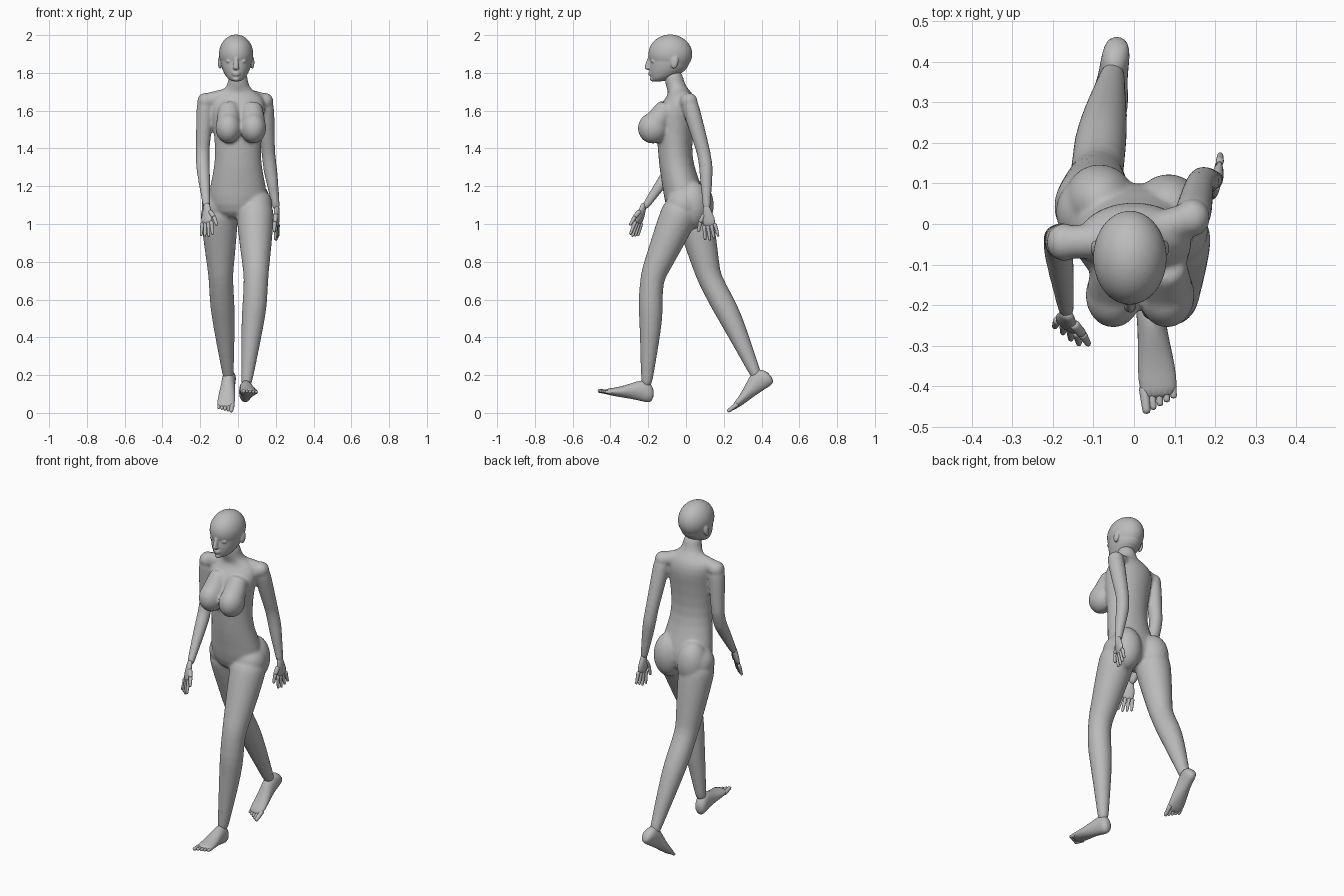
import bpy, bmesh, math
from mathutils import Matrix, Vector

default_cube = bpy.data.objects.get("Cube")
if default_cube:
    bpy.data.objects.remove(default_cube)

grey = (0.5, 0.5, 0.5, 1)
clay = bpy.data.materials.new("clay grey")
clay.use_nodes = True
clay.diffuse_color = grey
clay.node_tree.nodes["Principled BSDF"].inputs["Base Color"].default_value = grey


def skin(bm, matrices, sides=16):
    """Join unit circles, each placed by a matrix, into a closed tube."""
    loops = []
    for matrix in matrices:
        angles = [math.tau * i / sides for i in range(sides)]
        loops.append([bm.verts.new(matrix @ Vector((math.cos(a), math.sin(a), 0))) for a in angles])
    for lower, upper in zip(loops, loops[1:]):
        for i in range(sides):
            bm.faces.new((lower[i - 1], lower[i], upper[i], upper[i - 1]))
    bm.faces.new(loops[0])
    bm.faces.new(loops[-1])


def loft(bm, rings, x=0, lying=False):
    """Rings of (y, z, half width, half depth), upright or lying along y."""
    turn = Matrix.Rotation(math.pi / 2 if lying else 0, 4, "X")
    skin(bm, [Matrix.Translation((x, y, z)) @ turn @ Matrix.Diagonal((width, depth, 1, 1))
              for y, z, width, depth in rings])


def segment(start, end, thick, thin, bulge=0, bow=0, steps=8):
    """Circles of a round limb segment, with its muscle swelling nearer the start."""
    start, end = Vector(start), Vector(end)
    turn = Vector((0, 0, -1)).rotation_difference(end - start).to_matrix().to_4x4()
    matrices = []
    for i in range(steps + 1):
        t = i / steps
        swell = math.sin(math.pi * math.sqrt(t))
        radius = thick + (thin - thick) * t + bulge * swell
        place = start.lerp(end, t) + Vector((0, bow * swell, 0))
        matrices.append(Matrix.Translation(place) @ turn @ Matrix.Diagonal((radius, radius, 1, 1)))
    return matrices


def taper(bm, start, end, thick, thin, steps=4):
    skin(bm, segment(start, end, thick, thin, steps=steps))


def ball(bm, centre, radii, tilt=0):
    matrix = Matrix.Translation(centre) @ Matrix.Rotation(tilt, 4, "X") @ Matrix.Diagonal((*radii, 1))
    bmesh.ops.create_uvsphere(bm, u_segments=20, v_segments=12, radius=1, matrix=matrix)


def finish(name, bm, voxel=0, softness=0, matrix=Matrix()):
    bm.transform(matrix)
    bmesh.ops.recalc_face_normals(bm, faces=bm.faces)
    mesh = bpy.data.meshes.new(name)
    bm.to_mesh(mesh)
    bm.free()
    mesh.materials.append(clay)
    for polygon in mesh.polygons:
        polygon.use_smooth = True
    part = bpy.data.objects.new(name, mesh)
    bpy.context.collection.objects.link(part)
    rounding = part.modifiers.new("rounding", "SUBSURF")
    rounding.levels = rounding.render_levels = 1
    if voxel:
        fuse = part.modifiers.new("fuse", "REMESH")
        fuse.mode = "VOXEL"
        fuse.voxel_size = voxel
        fuse.use_smooth_shade = True
        soften = part.modifiers.new("soften", "SMOOTH")
        soften.factor = 0.5
        soften.iterations = softness


# Trunk and neck
body = bmesh.new()
loft(body, [
    (0, 1.02, .1, .075), (0, 1.1, .165, .115), (-.02, 1.2, .152, .106), (-.05, 1.3, .128, .095),
    (-.06, 1.4, .122, .09), (-.06, 1.55, .138, .108), (-.045, 1.62, .15, .105),
    (-.025, 1.68, .135, .07), (-.04, 1.71, .075, .058), (-.06, 1.74, .052, .052), (-.07, 1.82, .052, .052)])

# Chest and hip volumes
for side in (-1, 1):
    x = .015 + side * .066
    ball(body, (x, -.175, 1.508), (.07, .082, .083), -.25)
    taper(body, (x * .9, -.09, 1.63), (x, -.17, 1.52), .055, .069)
    ball(body, (side * .085, .045 - side * .012, 1.1), (.09, .092, .13))

# Legs: left one forward, right one trailing
for hip, knee, ankle in (
        ((.09, -.015, 1.1), (.097, -.205, .66), (.042, -.21, .13)),
        ((-.1, .03, 1.1), (-.09, .135, .66), (-.05, .385, .17))):
    thigh = segment(hip, knee, .1, .059, bulge=.007)
    calf = segment(knee, ankle, .058, .027, bulge=.014, bow=.02)
    skin(body, thigh[:-1] + calf[1:])
    ball(body, hip, (.095, .095, .095))

# Arms: right one forward, left one back, with the shoulder line
for shoulder, elbow, wrist in (
        ((-.172, -.045, 1.65), (-.19, -.035, 1.35), (-.165, -.225, 1.08)),
        ((.143, .015, 1.65), (.163, .105, 1.34), (.205, .11, 1.07))):
    upper_arm = segment(shoulder, elbow, .045, .035, bulge=.003)
    forearm = segment(elbow, wrist, .035, .019, bulge=.005)
    skin(body, upper_arm[:-1] + forearm[1:])
    ball(body, shoulder, (.045, .048, .045))
    taper(body, (-.01, -.04, 1.685), shoulder, .045, .043)
finish("body", body, voxel=.008, softness=8)

# Head: cranium and jaw, then the features around the face line
head = bmesh.new()
face = -.01
ball(head, (face, -.083, 1.9), (.093, .119, .104))
loft(head, [(-.15, 1.753, .022, .03), (-.13, 1.77, .048, .055), (-.105, 1.8, .067, .09),
            (-.09, 1.83, .08, .106), (-.085, 1.87, .088, .107), (-.083, 1.92, .088, .112),
            (-.083, 1.95, .06, .09)], x=face)
taper(head, (face, -.192, 1.885), (face, -.205, 1.83), .008, .016)
ball(head, (face, -.2, 1.827), (.017, .02, .011))
ball(head, (face, -.186, 1.8), (.024, .013, .007))
ball(head, (face, -.186, 1.79), (.02, .013, .007))
ball(head, (face, -.175, 1.768), (.02, .017, .014))
for side in (-1, 1):
    ball(head, (face + side * .036, -.173, 1.862), (.019, .014, .009))
    ball(head, (face + side * .086, -.06, 1.855), (.011, .02, .034), -.2)
finish("head", head, voxel=.0045, softness=5)


# Hands: wrist at the origin, fingers down, thumb towards -y
def hand(name, wrist, yaw, pitch):
    bm = bmesh.new()
    loft(bm, [(0, .03, .014, .018), (0, -.01, .015, .022), (0, -.045, .015, .036), (0, -.095, .01, .034)])
    for finger in range(4):
        across = (finger - 1.5) * .019
        reach = .165 - .007 * abs(finger - 1)
        taper(bm, (0, across, -.075), (0, across * 1.3, -reach), .011, .007)
    taper(bm, (0, -.018, -.02), (0, -.048, -.06), .013, .012)
    taper(bm, (0, -.045, -.055), (0, -.066, -.11), .012, .007)
    turn = Matrix.Rotation(math.radians(pitch), 4, "X") @ Matrix.Rotation(math.radians(yaw), 4, "Z")
    finish(name, bm, matrix=Matrix.Translation(wrist) @ turn)


hand("right_hand", (-.165, -.228, 1.085), yaw=55, pitch=-18)
hand("left_hand", (.205, .11, 1.075), yaw=-12, pitch=10)


# Feet: ankle at the origin, toes towards -y, big toe on the inner side
def foot(name, side, ankle, yaw, pitch):
    bm = bmesh.new()
    loft(bm, [(.052, -.056, .022, .026), (.03, -.045, .034, .05), (0, -.034, .036, .06),
              (-.05, -.042, .037, .05), (-.1, -.058, .044, .035), (-.16, -.073, .049, .022),
              (-.21, -.079, .045, .014)], lying=True)
    for toe in range(5):
        x = side * (toe - 2) * .0175
        thick = .011 if toe else .014
        taper(bm, (x, -.17, -.078), (x, toe * .008 - .243, -.082), thick, thick * .7)
    turn = Matrix.Rotation(math.radians(yaw), 4, "Z") @ Matrix.Rotation(math.radians(pitch), 4, "X")
    finish(name, bm, matrix=Matrix.Translation(ankle) @ turn)


foot("left_foot", 1, (.04, -.212, .152), yaw=6, pitch=-11)
foot("right_foot", -1, (-.05, .378, .21), yaw=-8, pitch=34)
